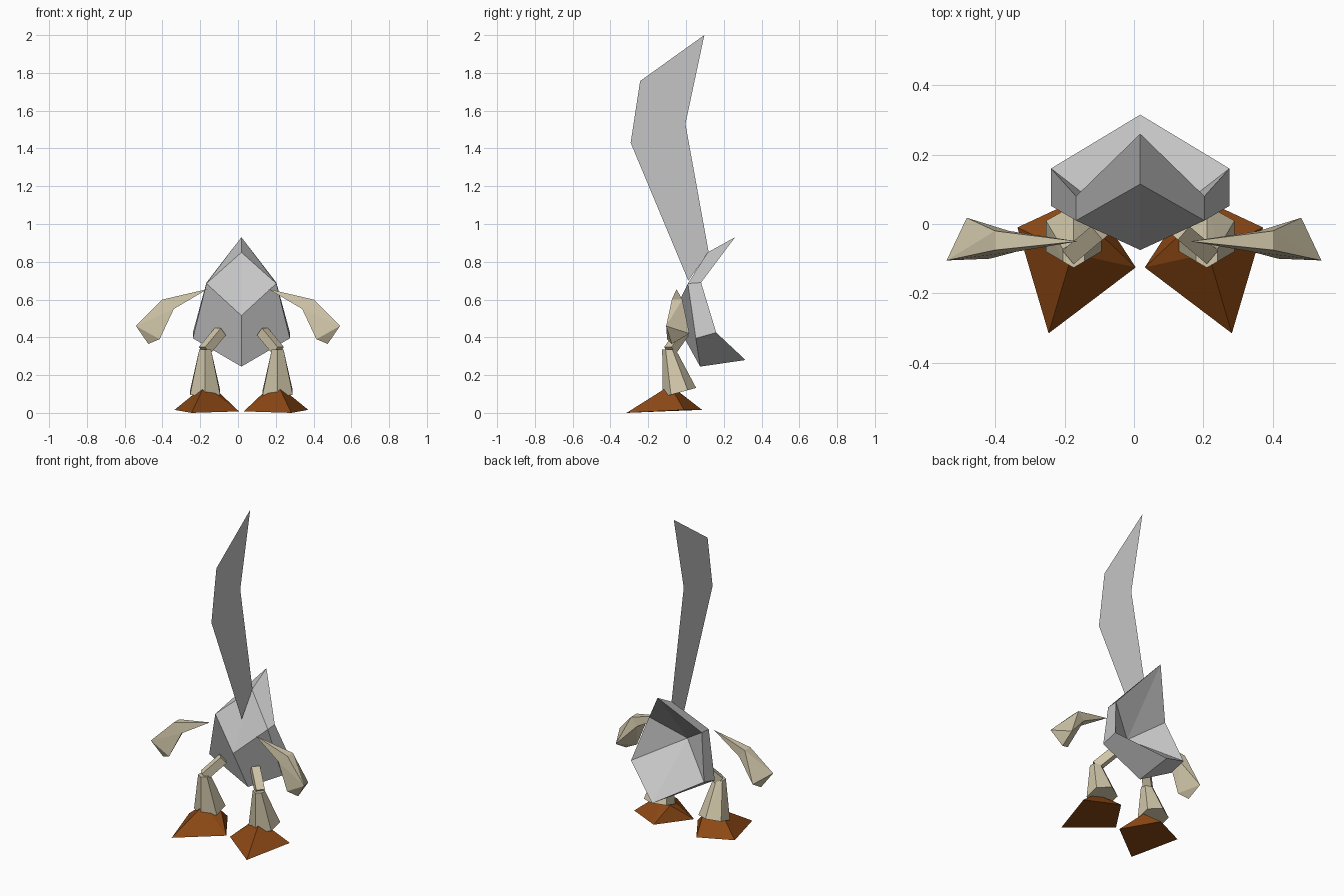
import bpy, bmesh, math
from mathutils import Vector, Matrix

if "Cube" in bpy.data.objects:
    bpy.data.objects.remove(bpy.data.objects["Cube"], do_unlink=True)

MID = 0.018  # centre line of body, legs and feet


def material(name, rgb):
    m = bpy.data.materials.new(name)
    m.use_nodes = True
    m.diffuse_color = (*rgb, 1)
    m.node_tree.nodes["Principled BSDF"].inputs["Base Color"].default_value = (*rgb, 1)
    return m


GREY = material("light grey", (0.56, 0.56, 0.56))
TAN = material("tan", (0.64, 0.57, 0.40))
BROWN = material("brown", (0.26, 0.065, 0.007))


def finish(name, bm, mat):
    mesh = bpy.data.meshes.new(name)
    bm.to_mesh(mesh)
    bm.free()
    mesh.materials.append(mat)
    obj = bpy.data.objects.new(name, mesh)
    bpy.context.collection.objects.link(obj)
    return obj


def hull(name, points, mat):
    """Faceted solid wrapped around a few corner points."""
    bm = bmesh.new()
    for p in points:
        bm.verts.new(p)
    bmesh.ops.convex_hull(bm, input=bm.verts[:])
    bmesh.ops.dissolve_limit(bm, angle_limit=0.03, verts=bm.verts[:], edges=bm.edges[:])
    bmesh.ops.recalc_face_normals(bm, faces=bm.faces[:])
    return finish(name, bm, mat)


def ring(centre, radius, sides, axis):
    """Polygon of points around an axis."""
    turn = Vector(axis).to_track_quat('Z', 'Y')
    step = 2 * math.pi / sides
    return [Vector(centre) + turn @ Vector((radius * math.cos((i + .5) * step),
            radius * math.sin((i + .5) * step), 0)) for i in range(sides)]


def pair(name, points, mat, centre):
    """Left and right copies of a part described on the +x side."""
    for side, s in (("left", 1), ("right", -1)):
        hull(f"{side}_{name}", [(centre + s * p[0], p[1], p[2]) for p in points], mat)


# Body: one half, mirrored, with a raised collar and a hollow back
corners = {
    "chest_top": (0, 0.115, 0.85), "chest_low": (0, -0.075, 0.515),
    "collar": (0, 0.26, 0.93), "belly": (0, 0.075, 0.245),
    "rump": (0, 0.315, 0.28), "hollow": (0, -0.04, 0.56),
    "shoulder": (0.185, 0.01, 0.685), "shoulder_back": (0.185, 0.08, 0.69),
    "hip": (0.257, 0.052, 0.395), "hip_back": (0.257, 0.16, 0.425),
}
faces = [
    "chest_top chest_low shoulder", "chest_low belly hip shoulder",
    "collar chest_top shoulder shoulder_back",
    "shoulder shoulder_back hip_back hip", "hip belly rump hip_back",
    "hip_back rump hollow", "collar shoulder_back hollow",
    "shoulder_back hip_back hollow",
]
bm = bmesh.new()
for s in (1, -1):
    v = {k: bm.verts.new((s * x, y, z)) for k, (x, y, z) in corners.items()}
    for f in faces:
        bm.faces.new([v[k] for k in f.split()])
bmesh.ops.remove_doubles(bm, verts=bm.verts[:], dist=0.001)
bmesh.ops.recalc_face_normals(bm, faces=bm.faces[:])
bmesh.ops.translate(bm, verts=bm.verts[:], vec=(MID, 0, 0))
finish("body", bm, GREY)

# Tall flat crest standing on the centre line
bm = bmesh.new()
outline = [(0.012, 0.70), (0.12, 0.85), (-0.003, 1.53), (0.097, 2.0),
           (-0.243, 1.757), (-0.293, 1.43)]
crest = bm.faces.new([bm.verts.new((MID, y, z)) for y, z in outline])
bmesh.ops.triangulate(bm, faces=[crest])
finish("crest", bm, GREY)

# Arms: upper arm tapering to a point at the shoulder, then a flared forearm
elbow = [(0.40, -0.02, 0.60), (0.40, -0.075, 0.60),
         (0.34, -0.08, 0.55), (0.36, -0.02, 0.55)]
hand = [(0.54, -0.105, 0.46), (0.482, 0.018, 0.42),
        (0.475, -0.075, 0.365), (0.415, -0.10, 0.39)]
pair("upper_arm", elbow + [(0.162, -0.05, 0.655)], TAN, 0)
pair("forearm", elbow + hand, TAN, 0)

# Legs: slanted thigh and a six-sided flared shin with a tilted hem
hip, knee = Vector((0.112, -0.015, 0.43)), Vector((0.195, -0.085, 0.33))
axis = hip - knee
pair("thigh", ring(hip, 0.036, 4, axis) + ring(knee, 0.036, 4, axis), TAN, MID)
pair("shin", ring((0.192, -0.09, 0.335), 0.036, 6, (0, 0, 1))
     + ring((0.192, -0.035, 0.108), 0.092, 6, (0, -0.27, 1)), TAN, MID)

# Feet: pointed wedges turned outward
foot = [(0.264, -0.315, 0.004), (0.354, -0.01, 0.016), (0.15, 0.085, 0.016),
        (0.013, -0.125, 0.008), (0.196, -0.085, 0.145), (0.115, -0.03, 0.105)]
foot[0] = (foot[0][0], foot[0][1], 0)
pair("foot", foot, BROWN, MID)
